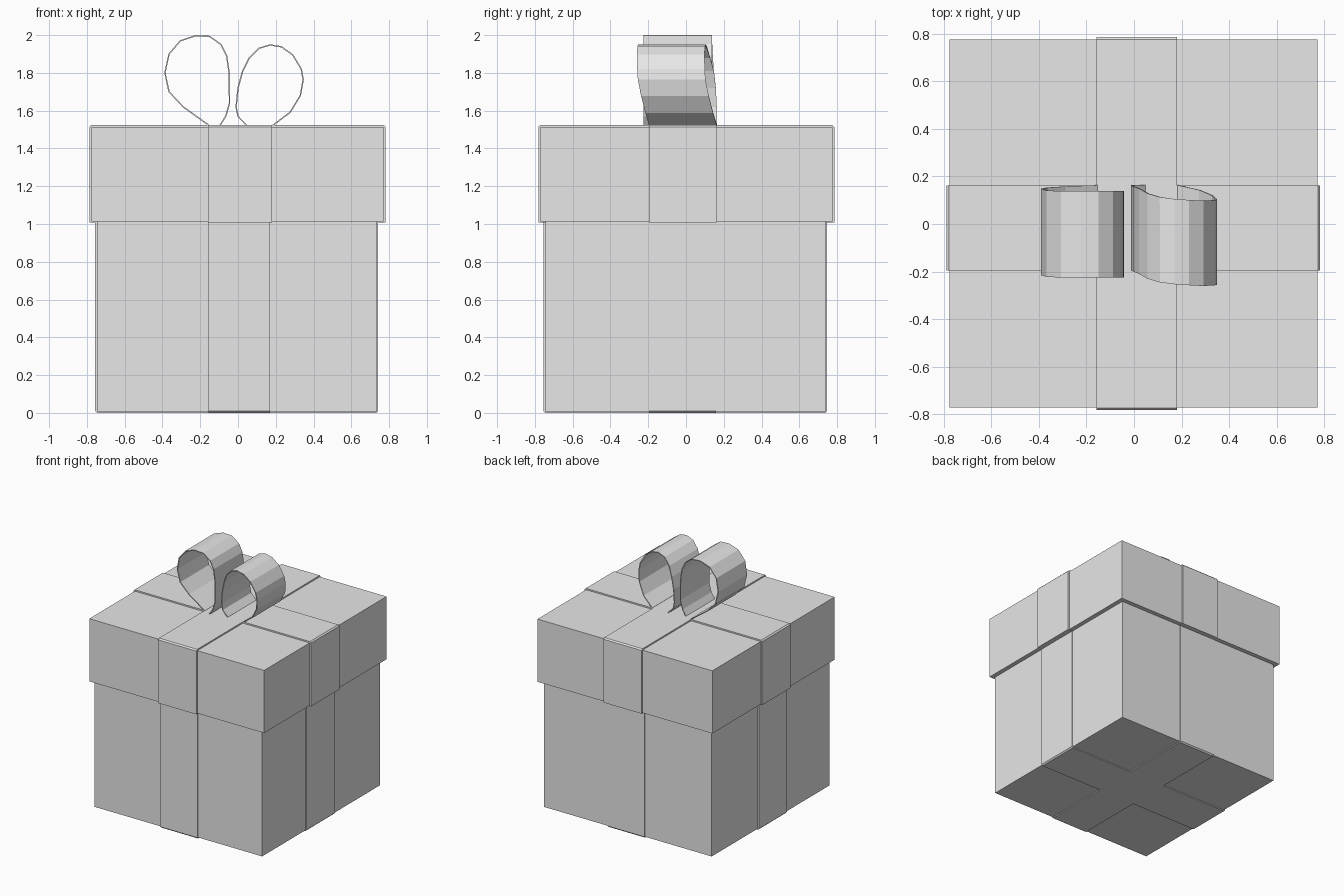
import bpy
import bmesh

cube = bpy.data.objects.get("Cube")
if cube:
    bpy.data.objects.remove(cube, do_unlink=True)

grey = bpy.data.materials.new("plain grey")
grey.use_nodes = True
colour = (0.8, 0.8, 0.8, 1)
grey.diffuse_color = colour
grey.node_tree.nodes["Principled BSDF"].inputs["Base Color"].default_value = colour


def add_object(name, bm):
    mesh = bpy.data.meshes.new(name)
    bmesh.ops.recalc_face_normals(bm, faces=bm.faces)
    bm.to_mesh(mesh)
    bm.free()
    mesh.materials.append(grey)
    obj = bpy.data.objects.new(name, mesh)
    bpy.context.collection.objects.link(obj)
    return obj


def prism(outline, z0, z1):
    """Extrude a flat outline upwards from z0 to z1."""
    bm = bmesh.new()
    face = bm.faces.new([bm.verts.new((x, y, z0)) for x, y in outline])
    top = bmesh.ops.extrude_face_region(bm, geom=[face], use_keep_orig=True)["geom"]
    for v in top:
        if isinstance(v, bmesh.types.BMVert):
            v.co.z = z1
    return bm


def box(name, x0, x1, y0, y1, z0, z1):
    return add_object(name, prism([(x0, y0), (x1, y0), (x1, y1), (x0, y1)], z0, z1))


def wrap(name, outer, band, z0, z1, fold_z):
    """Crossed ribbons around a box, with softened folds at the height fold_z."""
    x0, x1, y0, y1 = outer
    a0, a1, b0, b1 = band
    bm = prism([(a0, y0), (a1, y0), (a1, b0), (x1, b0), (x1, b1), (a1, b1),
                (a1, y1), (a0, y1), (a0, b1), (x0, b1), (x0, b0), (a0, b0)], z0, z1)

    def is_fold(edge):
        p, q = (v.co for v in edge.verts)
        level = abs(p.z - fold_z) < 1e-4 and abs(q.z - fold_z) < 1e-4
        on_end = any(abs(p[i] - lim) < 1e-4 and abs(q[i] - lim) < 1e-4
                     for i, lim in ((0, x0), (0, x1), (1, y0), (1, y1)))
        return level and on_end

    folds = [e for e in bm.edges if is_fold(e)]
    bmesh.ops.bevel(bm, geom=folds, offset=0.01, segments=1, affect='EDGES')
    return add_object(name, bm)


def bow_loop(name, points, width):
    """Ribbon strip through (x, z, front y) points."""
    bm = bmesh.new()
    rows = [(bm.verts.new((x, y, z)), bm.verts.new((x, y + width, z))) for x, z, y in points]
    for (a, b), (c, d) in zip(rows, rows[1:]):
        bm.faces.new((a, b, d, c))
    obj = add_object(name, bm)
    solid = obj.modifiers.new("thickness", 'SOLIDIFY')
    solid.thickness = 0.007
    solid.offset = 0
    return obj


# Box and lid
box("box_body", -0.745, 0.735, -0.745, 0.74, 0.008, 1.03)
box("lid", -0.775, 0.77, -0.77, 0.775, 1.012, 1.513)

# Crossed ribbons
wrap("body_ribbon", (-0.757, 0.742, -0.755, 0.747), (-0.155, 0.17, -0.195, 0.16), 0, 1.02, 0)
wrap("lid_ribbon", (-0.787, 0.782, -0.782, 0.785), (-0.158, 0.18, -0.195, 0.162), 1.008, 1.524, 1.524)

# Bow
bow_loop("right_bow_loop", [
    (-0.155, 1.523, -0.2), (-0.29, 1.62, -0.205), (-0.365, 1.7, -0.21),
    (-0.387, 1.8, -0.215), (-0.365, 1.9, -0.222), (-0.305, 1.97, -0.225),
    (-0.225, 1.997, -0.225), (-0.15, 1.993, -0.225), (-0.09, 1.95, -0.225),
    (-0.06, 1.89, -0.225), (-0.047, 1.8, -0.225), (-0.045, 1.64, -0.225),
    (-0.065, 1.57, -0.225), (-0.095, 1.523, -0.225)], 0.363)
bow_loop("left_bow_loop", [
    (0.045, 1.523, -0.195), (0, 1.57, -0.195), (-0.01, 1.62, -0.195),
    (0, 1.72, -0.2), (0.025, 1.81, -0.21), (0.06, 1.88, -0.23),
    (0.11, 1.93, -0.245), (0.17, 1.948, -0.253), (0.23, 1.938, -0.257),
    (0.29, 1.895, -0.26), (0.335, 1.82, -0.258), (0.345, 1.765, -0.255),
    (0.33, 1.68, -0.238), (0.275, 1.59, -0.215), (0.185, 1.523, -0.195)], 0.358)
